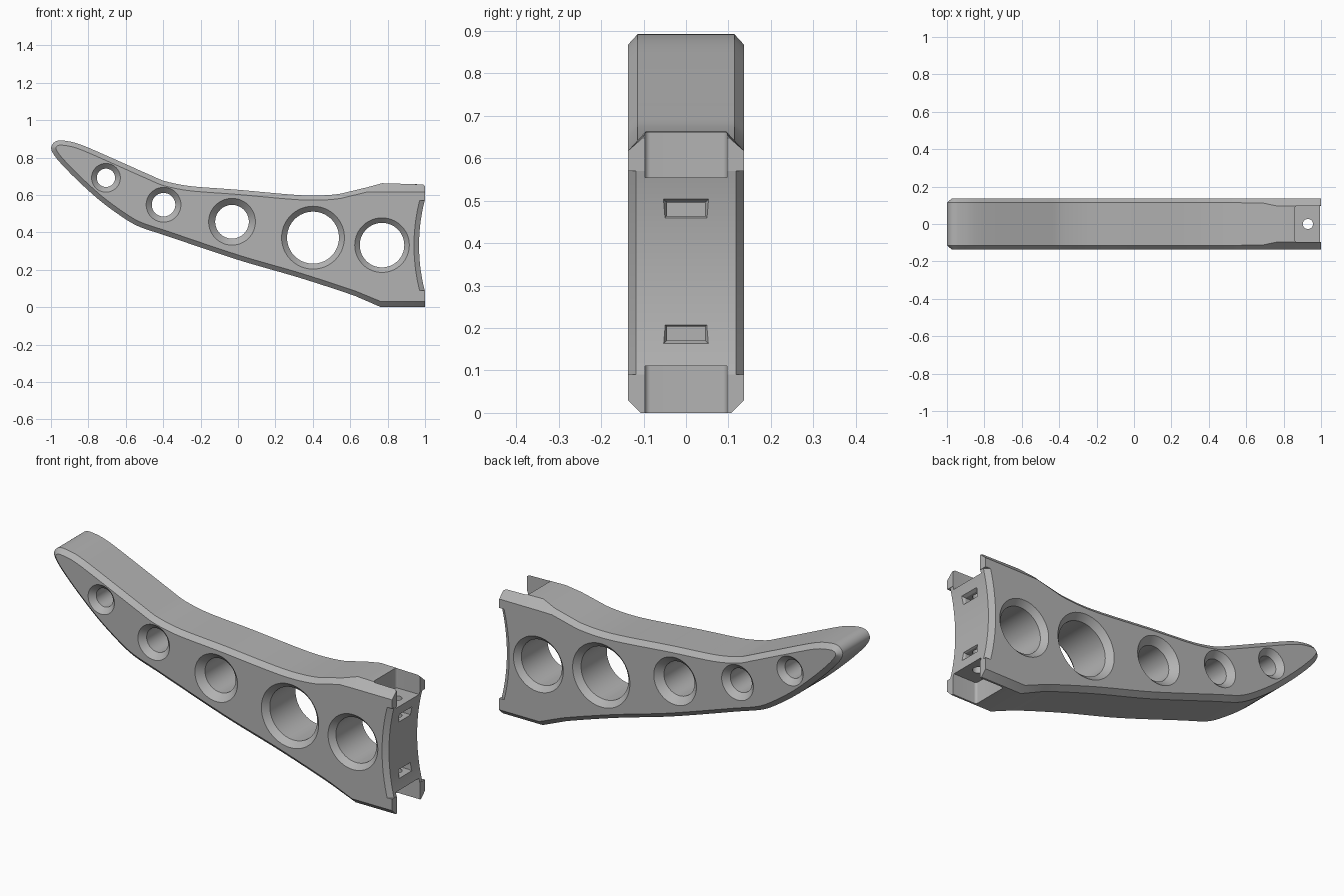
import bpy, bmesh, math
from mathutils import Vector

cube = bpy.data.objects.get("Cube")
if cube:
    bpy.data.objects.remove(cube, do_unlink=True)

HALF = 0.137       # half thickness
CHAMFER = 0.025

grey = bpy.data.materials.new("light_grey_plastic")
grey.use_nodes = True
grey.diffuse_color = (0.45, 0.45, 0.45, 1)
grey.node_tree.nodes["Principled BSDF"].inputs["Base Color"].default_value = (0.45, 0.45, 0.45, 1)


def loft(name, rings):
    """Closed solid through equally long rings of points."""
    bm = bmesh.new()
    loops = [[bm.verts.new(p) for p in ring] for ring in rings]
    n = len(loops[0])
    for a, b in zip(loops, loops[1:]):
        for i in range(n):
            j = (i + 1) % n
            bm.faces.new((a[i], a[j], b[j], b[i]))
    bm.faces.new(loops[0][::-1])
    bm.faces.new(loops[-1])
    bmesh.ops.recalc_face_normals(bm, faces=bm.faces)
    mesh = bpy.data.meshes.new(name)
    bm.to_mesh(mesh)
    bm.free()
    obj = bpy.data.objects.new(name, mesh)
    bpy.context.collection.objects.link(obj)
    mesh.materials.append(grey)
    return obj


def circle(c, r, steps=64):
    return [(c[0] + r * math.cos(2 * math.pi * i / steps),
             c[1] + r * math.sin(2 * math.pi * i / steps)) for i in range(steps)]


def cut(target, cutter):
    mod = target.modifiers.new("cut", "BOOLEAN")
    mod.operation = "DIFFERENCE"
    mod.solver = "EXACT"
    mod.object = cutter
    bpy.context.view_layer.objects.active = target
    bpy.ops.object.modifier_apply(modifier=mod.name)
    bpy.data.objects.remove(cutter, do_unlink=True)


# Side face outline: underside, tip, then top side
side = [Vector(p) for p in (
    (.765, .03), (.634, .084), (.338, .181), (.008, .277), (-.382, .408),
    (-.514, .452), (-.591, .494), (-.723, .59), (-.855, .71), (-.944, .803),
    (-.974, .848), (-.966, .863), (-.945, .867), (-.88, .856), (-.80, .826),
    (-.482, .685), (-.397, .65), (-.26, .623), (-.002, .603), (.276, .578),
    (.412, .572), (.55, .582), (.69, .614), (.77, .617))]

# Pairs of side point, rim point and rim half width
section = [((1, .03), (1, 0), .107), ((.765, .03), (.765, 0), .107)]
STEPS = 6
for k in range(1, len(side) - 2):
    p0, p1, p2, p3 = side[k - 1:k + 3]
    m1, m2 = (p2 - p0) / 2, (p3 - p1) / 2
    # Keep tangents within the length of the segment
    span = (p2 - p1).length
    m1, m2 = (m.normalized() * min(m.length, span) for m in (m1, m2))
    for s in range(STEPS):
        t = s / STEPS
        if k == len(side) - 3 and s > 0:
            break
        p = (p1 * (2 * t**3 - 3 * t**2 + 1) + m1 * (t**3 - 2 * t**2 + t)
             + p2 * (3 * t**2 - 2 * t**3) + m2 * (t**3 - t**2))
        d = (p1 * (6 * t**2 - 6 * t) + m1 * (3 * t**2 - 4 * t + 1)
             + p2 * (6 * t - 6 * t**2) + m2 * (3 * t**2 - 2 * t)).normalized()
        rim = p + Vector((-d.y, d.x)) * CHAMFER
        section.append((p, rim, HALF - CHAMFER + .002))
section += [((.69, .616), (.69, .641), .112), ((.77, .617), (.77, .663), .095),
            ((.985, .617), (.985, .659), .095), ((1, .617), (1, .648), .102)]

body = loft("chamfered_arm", [
    [(a[0], -HALF, a[1]) for a, b, w in section],
    [(b[0], -w, b[1]) for a, b, w in section],
    [(b[0], w, b[1]) for a, b, w in section],
    [(a[0], HALF, a[1]) for a, b, w in section]])

# Five countersunk round holes: x, z, rim radius, bore radius
for x, z, rim, bore in ((-.706, .692, .077, .049), (-.398, .548, .093, .063),
                        (-.032, .457, .125, .090), (.401, .372, .168, .139),
                        (.770, .332, .146, .119)):
    sink = rim - bore
    profile = [(-HALF - .02, rim + .02), (-HALF + sink, bore),
               (HALF - sink, bore), (HALF + .02, rim + .02)]
    cut(body, loft("hole_cutter", [
        [(px, y, pz) for px, pz in circle((x, z), r)] for y, r in profile]))

# Concave end with flared sides
MID, REACH, RADIUS = .33, .24, .975
rings = []
for y, flare in ((-.16, .06), (-.118, 0), (.118, 0), (.16, .06)):
    ring = [(1.1, y, MID - REACH)]
    for i in range(25):
        h = REACH * (i / 12 - 1)
        ring.append((.968 + RADIUS - math.sqrt(RADIUS**2 - h**2) - flare, y, MID + h))
    rings.append(ring + [(1.1, y, MID + REACH)])
cut(body, loft("concave_cutter", rings))

# Pockets at the top and bottom of the end, with rounded inner corners
FILLET = .013
floor_plan = [(1.1, -.097)]
for sign in (-1, 1):
    arc = []
    for i in range(7):
        a = math.pi / 2 * i / 6
        arc.append((.86 + FILLET * (1 - math.sin(a)),
                    sign * (.097 - FILLET + FILLET * math.cos(a))))
    floor_plan += arc if sign < 0 else arc[::-1]
floor_plan.append((1.1, .097))
for low, high in ((.555, .75), (-.1, .11)):
    cut(body, loft("pocket_cutter", [[(x, y, z) for x, y in floor_plan]
                                     for z in (low, high)]))

# Upright screw hole joining the pockets
cut(body, loft("screw_hole_cutter", [
    [(x, y, z) for x, y in circle((.93, 0), .027, 32)] for z in (.05, .6)]))

# Two nut slots with bevelled mouths in the concave end
for z in (.48, .187):
    cut(body, loft("slot_cutter", [
        [(x, sy * w, z + sz * h) for sy, sz in ((-1, -1), (1, -1), (1, 1), (-1, 1))]
        for x, w, h in ((1.0, .062, .032), (.968, .045, .016), (.895, .045, .016))]))

# Smooth curves, sharp chamfers
bpy.ops.object.select_all(action="DESELECT")
body.select_set(True)
bpy.context.view_layer.objects.active = body
bpy.ops.object.shade_smooth_by_angle(angle=math.radians(25))
